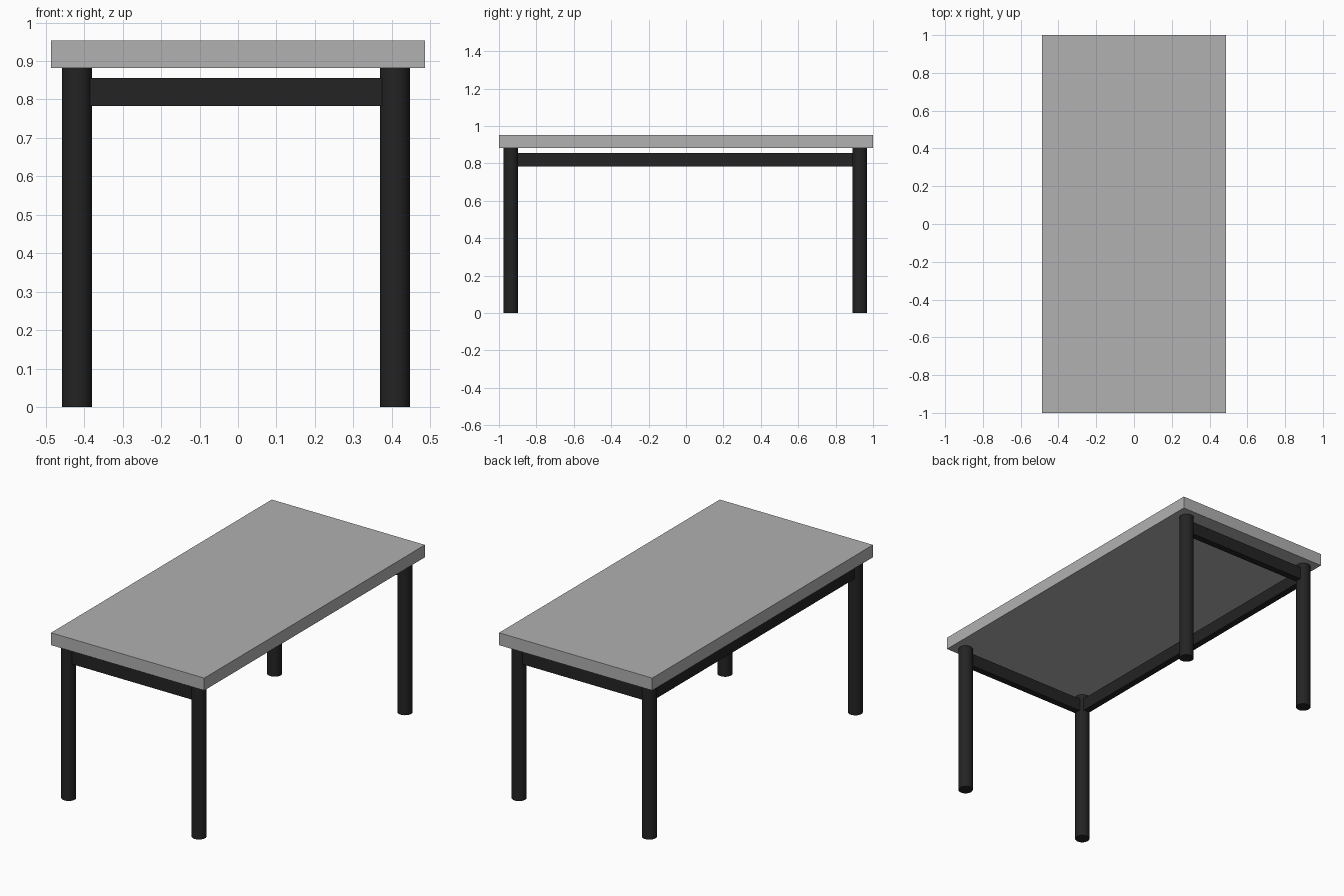
import bpy
import math

cube = bpy.data.objects.get("Cube")
if cube:
    bpy.data.objects.remove(cube, do_unlink=True)


def make_material(name, value):
    mat = bpy.data.materials.new(name)
    mat.use_nodes = True
    colour = (value, value, value, 1)
    mat.diffuse_color = colour
    mat.node_tree.nodes["Principled BSDF"].inputs["Base Color"].default_value = colour
    return mat


grey = make_material("grey", 0.44)
black = make_material("black", 0.017)


def box(name, low, high, mat):
    """Box between two opposite corners."""
    centre = [(a + b) / 2 for a, b in zip(low, high)]
    bpy.ops.mesh.primitive_cube_add(size=1, location=centre)
    obj = bpy.context.object
    obj.name = name
    obj.scale = [b - a for a, b in zip(low, high)]
    bpy.ops.object.transform_apply(location=False, rotation=False, scale=True)
    obj.data.materials.append(mat)


# Table top
TOP_BOTTOM = 0.882
box("table_top", (-0.486, -1, TOP_BOTTOM), (0.486, 1, 0.953), grey)

# Round legs
RADIUS = 0.039
LEG_X = {"right": -0.419, "left": 0.408}
LEG_Y = {"front": -0.936, "back": 0.930}
for end, y in LEG_Y.items():
    for side, x in LEG_X.items():
        bpy.ops.mesh.primitive_cylinder_add(
            vertices=32, radius=RADIUS, depth=TOP_BOTTOM, location=(x, y, TOP_BOTTOM / 2))
        leg = bpy.context.object
        leg.name = f"{end}_{side}_leg"
        leg.data.materials.append(black)
        bpy.ops.object.shade_smooth_by_angle(angle=math.radians(40))

# Rails: one at each short end, and one along the right long side only
HALF = 0.019
RAIL_LOW, RAIL_HIGH = 0.783, 0.856
INSET = RADIUS - 0.005
for end, y in LEG_Y.items():
    box(f"{end}_rail",
        (LEG_X["right"] + INSET, y - HALF, RAIL_LOW),
        (LEG_X["left"] - INSET, y + HALF, RAIL_HIGH), black)
x = LEG_X["right"]
box("right_side_rail",
    (x - HALF, LEG_Y["front"] + INSET, RAIL_LOW),
    (x + HALF, LEG_Y["back"] - INSET, RAIL_HIGH), black)
